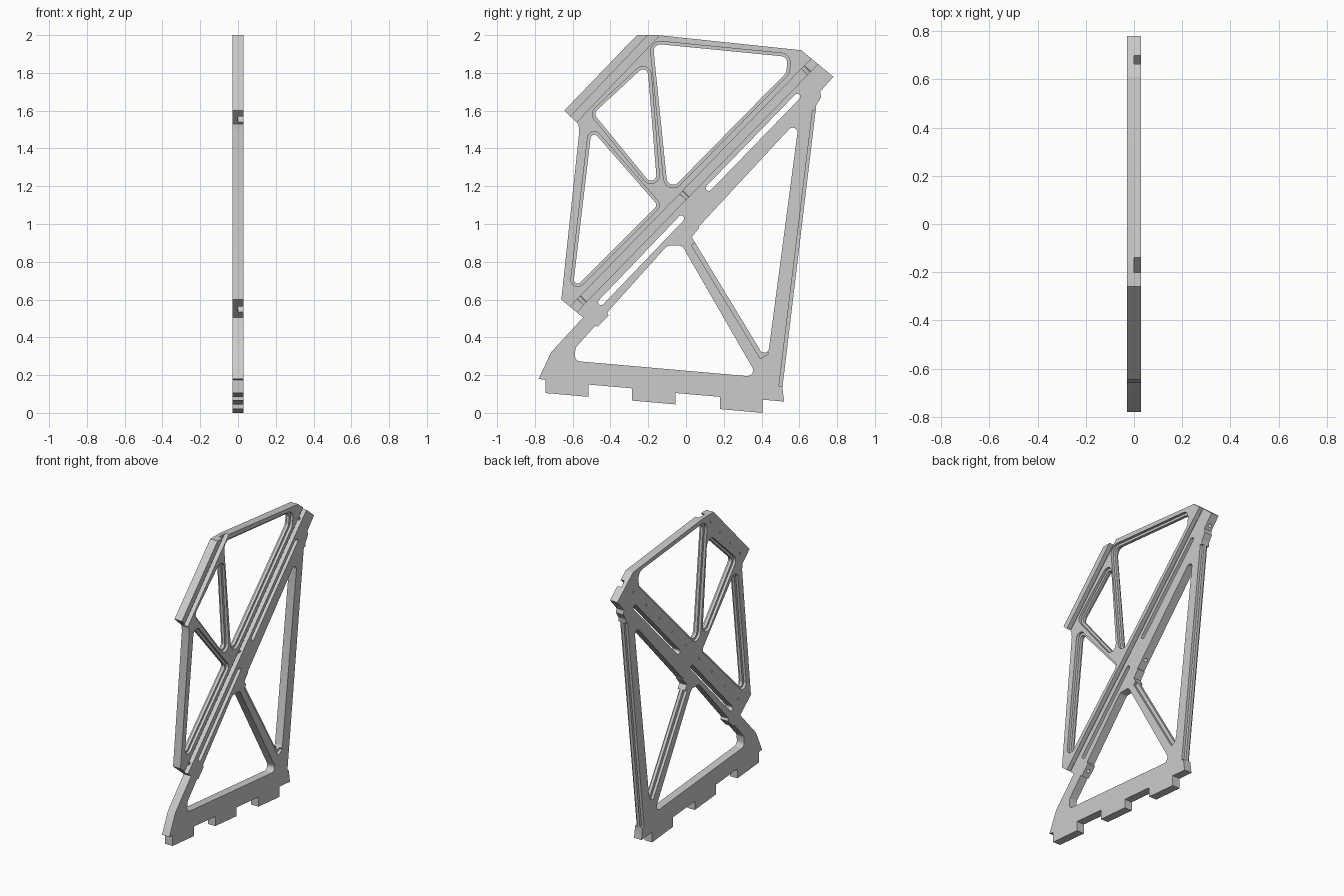
import bpy, bmesh, math
from mathutils import Vector, Matrix

cube = bpy.data.objects.get("Cube")
if cube:
    bpy.data.objects.remove(cube, do_unlink=True)

HALF = 0.028      # half plate thickness
TONGUE = 0.010    # half thickness of the thin lips

metal = bpy.data.materials.new("light_grey_metal")
metal.use_nodes = True
GREY = (0.6, 0.6, 0.6, 1)
metal.diffuse_color = GREY
metal.node_tree.nodes["Principled BSDF"].inputs["Base Color"].default_value = GREY


def finish(name, bm):
    bmesh.ops.recalc_face_normals(bm, faces=bm.faces)
    mesh = bpy.data.meshes.new(name)
    bm.to_mesh(mesh)
    bm.free()
    mesh.materials.append(metal)
    obj = bpy.data.objects.new(name, mesh)
    bpy.context.collection.objects.link(obj)
    return obj


def prism(name, pts, x0, x1):
    """Extrude a (y, z) polygon between two x positions."""
    bm = bmesh.new()
    face = bm.faces.new([bm.verts.new((x0, p[0], p[1])) for p in pts])
    new = bmesh.ops.extrude_face_region(bm, geom=[face])["geom"]
    verts = [g for g in new if isinstance(g, bmesh.types.BMVert)]
    bmesh.ops.translate(bm, vec=(x1 - x0, 0, 0), verts=verts)
    return finish(name, bm)


def rounded(pts, radius, steps=6):
    """Fillet every corner of a polygon with quadratic-free circular arcs."""
    out, n = [], len(pts)
    for i in range(n):
        p = Vector(pts[i])
        a = (Vector(pts[i - 1]) - p).normalized()
        b = (Vector(pts[(i + 1) % n]) - p).normalized()
        half = a.angle(b) / 2
        centre = p + (a + b).normalized() * radius / math.sin(half)
        t = radius / math.tan(half)
        va, vb = p + a * t - centre, p + b * t - centre
        sweep = va.angle_signed(vb)
        for k in range(steps + 1):
            out.append(centre + Matrix.Rotation(-sweep * k / steps, 2) @ va)
    return out


def grown(pts, d):
    """Offset a clockwise convex polygon outwards."""
    out, n = [], len(pts)
    for i in range(n):
        p = Vector(pts[i])
        a = (p - Vector(pts[i - 1])).normalized()
        b = (Vector(pts[(i + 1) % n]) - p).normalized()
        na, nb = Vector((-a.y, a.x)), Vector((-b.y, b.x))
        out.append(p + (na + nb) * d / (1 + na.dot(nb)))
    return out


def strip(p, q, width, extend=0.0):
    """Rectangle around a centre line."""
    p, q = Vector(p), Vector(q)
    d = (q - p).normalized()
    n = Vector((-d.y, d.x)) * width / 2
    p, q = p - d * extend, q + d * extend
    return [p + n, q + n, q - n, p - n]


def boolean(target, tool, operation="DIFFERENCE"):
    mod = target.modifiers.new("bool", "BOOLEAN")
    mod.operation, mod.solver, mod.object = operation, "EXACT", tool
    bpy.context.view_layer.objects.active = target
    bpy.ops.object.modifier_apply(modifier=mod.name)
    bpy.data.objects.remove(tool, do_unlink=True)


def cut(pts, x0=-0.1, x1=0.1):
    boolean(plate, prism("cutter", pts, x0, x1))


def rebate(pts):
    """Cut a step on both faces, leaving a thin tongue in the middle."""
    cut(pts, TONGUE, 0.1)
    cut(pts, -0.1, -TONGUE)


def drill(centre, axis, radius, length):
    bm = bmesh.new()
    rot = Vector((0, 0, 1)).rotation_difference(Vector(axis)).to_matrix().to_4x4()
    bmesh.ops.create_cone(bm, cap_ends=True, segments=12, radius1=radius, radius2=radius,
                          depth=length, matrix=Matrix.Translation(centre) @ rot)
    boolean(plate, finish("drill", bm))


# Plate outline with feet along the bottom edge
feet = [(.405, .07), (.405, 0), (.18, .02), (.18, .085), (-.055, .105), (-.055, .045),
        (-.285, .065), (-.285, .13), (-.515, .15), (-.515, .085), (-.745, .105), (-.745, .175)]
outline = [(-.26, 2), (-.15, 2), (.61, 1.92), (.78, 1.78), (.71, 1.7), (.715, 1.67),
           (.69, 1.63), (.51, .13), (.52, .06)] + feet + [
           (-.78, .18), (-.715, .32), (-.545, .505), (-.66, .6), (-.565, 1.49),
           (-.57, 1.53), (-.645, 1.6)]
plate = prism("truss_frame_plate", outline, -HALF, HALF)

# Upper windows with a stepped lip
lipped = [([(-.175, 1.955), (.54, 1.885), (.53, 1.8), (-.095, 1.165)], .035),
          ([(-.49, 1.585), (-.205, 1.85), (-.15, 1.17)], .028),
          ([(-.5, 1.5), (-.15, 1.1), (-.6, .65)], .02)]
for pts, r in lipped:
    cut(rounded(pts, r))
    rebate(rounded(grown(pts, .016), r + .016))

# Lower windows
cut(rounded([(-.59, .275), (-.585, .345), (-.10, .885), (-.02, .885), (.38, .19)], .03))
cut(rounded([(.025, .94), (.6, 1.56), (.43, .27)], .025))

# Stepped edges on the lower brace and the rear post
rebate(strip((.05, .9), (.415, .3), .05))
rebate(strip((.69, 1.6), (.512, .14), .04))

# Pads on the underside of the diagonal
for pad in ([(-.47, .455), (-.41, .515), (-.43, .56), (-.53, .5)],
            [(.03, .93), (.07, .98), (.06, 1.0), (.165, 1.1), (.13, 1.14), (-.01, 1.0)]):
    boolean(plate, prism("pad", pad, -HALF, HALF), "UNION")

# Rail grooves in the left face
low, high = Vector((-.595, .55)), Vector((.68, 1.86))
rail_low, rail_high = Vector((-.595, 1.555)), Vector((-.17, 2.0))
cut(strip(low, high, .045, .1), 0, .1)
cut(strip(rail_low, rail_high, .045, .1), 0, .1)

# Long slots beside the diagonal groove
for p, q in (((-.46, .575), (-.015, 1.04)), ((.11, 1.18), (.6, 1.685))):
    cut(rounded(strip(p, q, .032), .0155))

# Cross holes through the diagonal at its ends and middle
along = (high - low).normalized()
across = Vector((along.y, -along.x))
for t in (.035, .46, .965):
    c = low.lerp(high, t) + across * .09
    drill((0, c.x, c.y), (0, across.x, across.y), .012, .235)

# Blind screw holes in the right face
for start, end, count in ((low, high, 9), (rail_low, rail_high, 4)):
    for i in range(count):
        c = start.lerp(end, (i + .5) / count)
        drill((-HALF, c.x, c.y), (1, 0, 0), .007, .03)

bpy.ops.object.select_all(action="DESELECT")
plate.select_set(True)
bpy.context.view_layer.objects.active = plate
bpy.ops.object.shade_smooth_by_angle(angle=math.radians(25))
